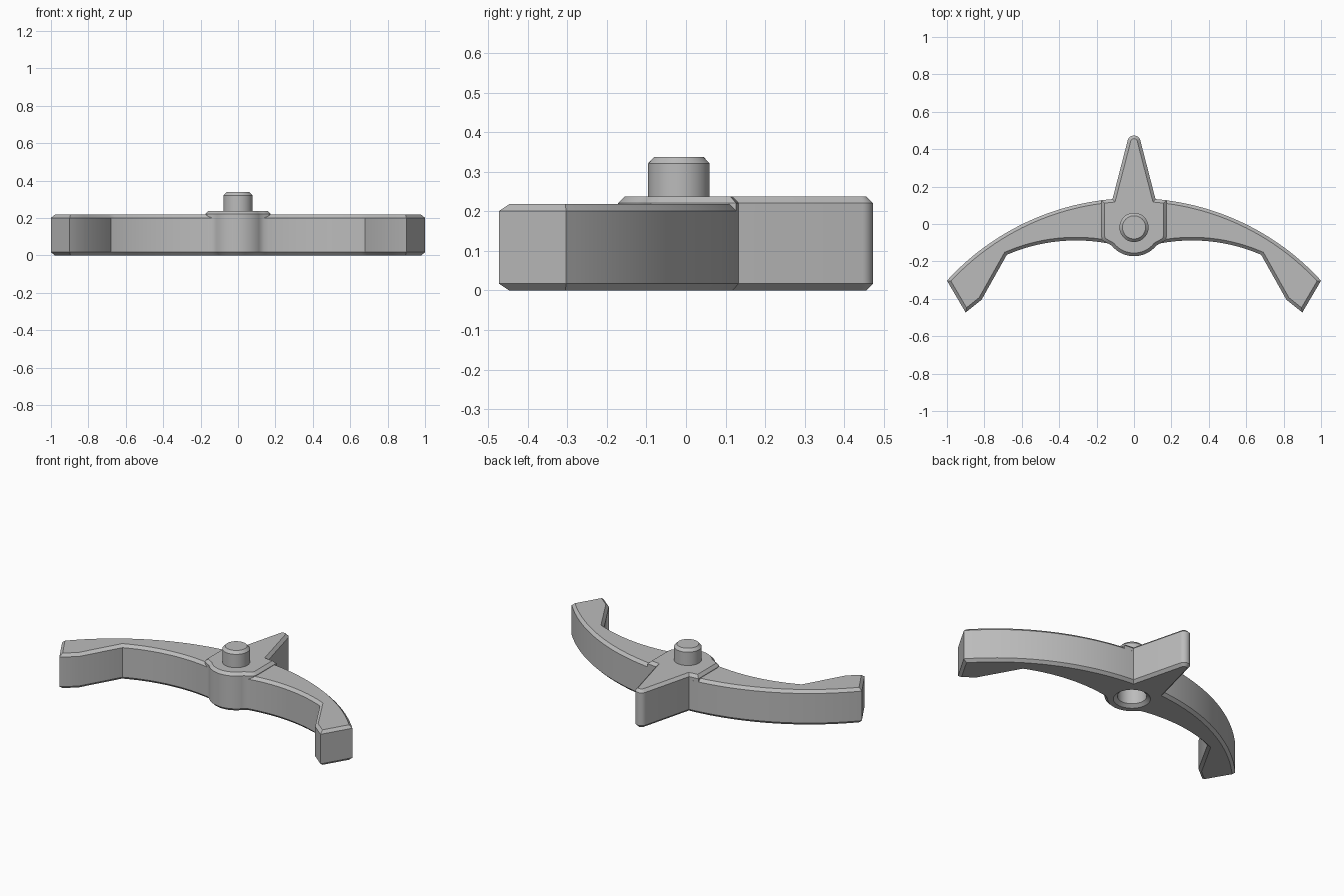
import bpy, bmesh
from math import sin, cos, sqrt, radians, pi
from mathutils import Vector

cube = bpy.data.objects.get("Cube")
if cube:
    bpy.data.objects.remove(cube, do_unlink=True)

BEVEL = 0.017
HUB_Y, HUB_R = -0.018, 0.154

grey = bpy.data.materials.new("plain grey")
grey.use_nodes = True
grey.diffuse_color = (0.5, 0.5, 0.5, 1)
grey.node_tree.nodes["Principled BSDF"].inputs["Base Color"].default_value = (0.5, 0.5, 0.5, 1)


def arc(cx, cy, r, start, end, n):
    """Points on a circle, angles in degrees."""
    angles = [radians(start + (end - start) * i / n) for i in range(n + 1)]
    return [(cx + r * cos(a), cy + r * sin(a)) for a in angles]


def arc_over_x(cx, cy, r, x0, x1, n):
    """Upper circle arc between two x positions."""
    xs = [x0 + (x1 - x0) * i / n for i in range(n + 1)]
    return [(x, cy + sqrt(r * r - (x - cx) ** 2)) for x in xs]


def mirrored(half):
    """Close a half outline that runs from back centre to front centre."""
    return half + [(-x, y) for x, y in reversed(half[1:-1])]


def inset(outline, width):
    pts = [Vector(p) for p in outline]
    result = []
    for i, p in enumerate(pts):
        a = (p - pts[i - 1]).normalized()
        b = (pts[(i + 1) % len(pts)] - p).normalized()
        n1, n2 = Vector((a.y, -a.x)), Vector((b.y, -b.x))
        result.append(p + (n1 + n2) * width / (1 + n1.dot(n2)))
    return result


def loft(name, layers):
    """Skin a stack of (outline, z) layers and cap both ends."""
    bm = bmesh.new()
    rings = [[bm.verts.new((p[0], p[1], z)) for p in pts] for pts, z in layers]
    for low, high in zip(rings, rings[1:]):
        for i in range(len(low)):
            bm.faces.new((low[i - 1], low[i], high[i], high[i - 1]))
    bm.faces.new(rings[0])
    bm.faces.new(rings[-1])
    bmesh.ops.recalc_face_normals(bm, faces=bm.faces[:])
    mesh = bpy.data.meshes.new(name)
    bm.to_mesh(mesh)
    bm.free()
    mesh.materials.append(grey)
    obj = bpy.data.objects.new(name, mesh)
    bpy.context.collection.objects.link(obj)
    return obj


def turned(name, profile, n=48):
    """Round part on the hub axis from (radius, z) pairs."""
    return loft(name, [(arc(0, HUB_Y, r, 0, 360, n)[:-1], z) for r, z in profile])


# Shared outline pieces
spike = arc(0, 0.438, 0.035, 90, 14, 8)
hub_front = arc(0, HUB_Y, HUB_R, -39, -90, 12)

# Curved arms, hub and spike as one chamfered slab
arm = arc_over_x(0, -1.2166, 1.3545, 0.115, 1.0, 32)
arm += [(0.9, -0.473), (0.815, -0.405)]
arm += arc_over_x(0.31, -1.018, 0.93, 0.68, 0.14, 24)
outline = mirrored(spike + arm + hub_front)
inner = inset(outline, BEVEL)
body = loft("curved_arms", [(inner, 0), (outline, BEVEL),
                            (outline, 0.218 - BEVEL), (inner, 0.218)])

# Socket under the hub
cutter = turned("socket_cutter", [(0.127, -BEVEL), (0.083, BEVEL), (0.083, 0.12)])
cutter.hide_render = True
cut = body.modifiers.new("socket", "BOOLEAN")
cut.operation = "DIFFERENCE"
cut.solver = "EXACT"
cut.object = cutter
bpy.context.view_layer.objects.active = body
bpy.ops.object.modifier_apply(modifier="socket")
bpy.data.objects.remove(cutter, do_unlink=True)

# Raised spike and hub top, with ears over the arms
ear = [(0.115, 0.133), (0.175, 0.127), (0.175, -0.065), (0.167, -0.088), (0.14, -0.104)]
raised = mirrored(spike + ear + hub_front)
plate = loft("raised_hub_and_spike", [(raised, 0.218 - BEVEL), (raised, 0.238 - BEVEL),
                                      (inset(raised, BEVEL), 0.238)])

# Pin
pin = turned("pin", [(0.078, 0.22), (0.078, 0.321), (0.062, 0.338)])

# Smooth arcs, sharp edges
bpy.ops.object.select_all(action="DESELECT")
for obj in (body, plate, pin):
    obj.select_set(True)
bpy.context.view_layer.objects.active = body
bpy.ops.object.shade_smooth_by_angle(angle=radians(30))
